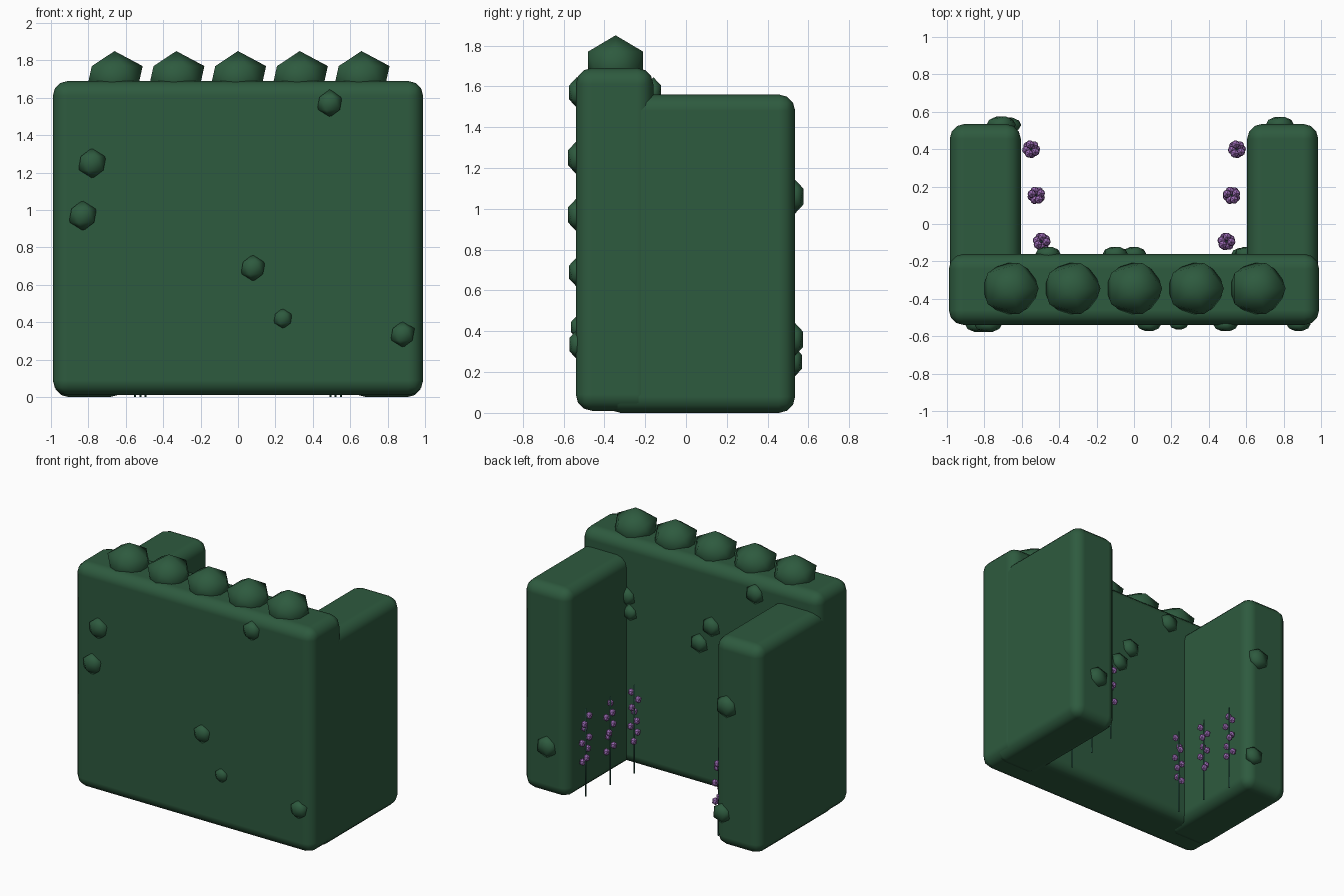
import bpy, bmesh, math
from mathutils import Matrix, Vector

if "Cube" in bpy.data.objects:
    bpy.data.objects.remove(bpy.data.objects["Cube"])


def material(name, rgb):
    m = bpy.data.materials.new(name)
    m.diffuse_color = (*rgb, 1)
    m.use_nodes = True
    m.node_tree.nodes["Principled BSDF"].inputs["Base Color"].default_value = m.diffuse_color
    return m


LEAF = material("hedge_green", (0.027, 0.103, 0.049))
STEM = material("stem_green", (0.047, 0.195, 0.13))
PETAL = material("lavender_purple", (0.33, 0.147, 0.46))


def finish(bm, name, mat, smooth):
    mesh = bpy.data.meshes.new(name)
    for f in bm.faces:
        f.smooth = smooth
    bm.to_mesh(mesh)
    bm.free()
    mesh.materials.append(mat)
    obj = bpy.data.objects.new(name, mesh)
    bpy.context.collection.objects.link(obj)
    return obj


def hedge_block(name, lo, hi, bevel):
    """Box between two corners with soft rounded edges."""
    lo, hi = Vector(lo), Vector(hi)
    bm = bmesh.new()
    bmesh.ops.create_cube(bm, size=1, matrix=Matrix.Translation((lo + hi) / 2)
                          @ Matrix.Diagonal((*(hi - lo), 1)))
    obj = finish(bm, name, LEAF, True)
    mod = obj.modifiers.new("soft_edges", 'BEVEL')
    mod.width = bevel
    mod.segments = 3
    mod.harden_normals = True
    return obj


def add_ball(bm, pos, radii):
    bmesh.ops.create_icosphere(bm, subdivisions=1, radius=1,
                               matrix=Matrix.Translation(pos) @ Matrix.Diagonal((*radii, 1)))


def leaf_clumps(name, y, spots):
    """Flattened leaf tufts (x, z, radius) on a wall facing along y."""
    bm = bmesh.new()
    for x, z, r in spots:
        add_ball(bm, (x, y, z), (r, r * 0.6, r))
    finish(bm, name, LEAF, True)


# Main hedge wall and the two side wings
hedge_block("main_hedge", (-0.99, -0.54, 0.01), (0.99, -0.16, 1.69), 0.08)
for side, name in ((-1, "left_wing"), (1, "right_wing")):
    xs = sorted((side * 0.605, side * 0.985))
    hedge_block(name, (xs[0], -0.40, 0), (xs[1], 0.535, 1.56), 0.08)

# Row of rounded tops along the main wall
for i in range(5):
    bm = bmesh.new()
    add_ball(bm, (-0.66 + 0.33 * i, -0.345, 1.705), (0.168, 0.159, 0.145))
    finish(bm, f"top_tuft_{i + 1}", LEAF, True)

# Small leaf clumps on the walls
leaf_clumps("front_clumps", -0.535, [
    (-0.78, 1.25, 0.083), (-0.83, 0.97, 0.083), (0.49, 1.57, 0.075),
    (0.08, 0.69, 0.073), (0.24, 0.42, 0.056), (0.88, 0.335, 0.072)])
leaf_clumps("inner_clumps", -0.16, [
    (-0.46, 1.57, 0.075), (-0.10, 1.23, 0.075), (0.0, 1.08, 0.073),
    (0.60, 1.27, 0.07), (0.575, 1.155, 0.06)])
leaf_clumps("wing_end_clumps", 0.53, [
    (-0.71, 1.06, 0.088), (-0.67, 0.25, 0.075), (0.78, 0.36, 0.085)])

# Lavender spikes along the inner side of each wing
for side, label in ((-1, "left"), (1, "right")):
    for k in range(3):
        x, y = side * (0.55 - 0.028 * k), 0.40 - 0.247 * k
        bm = bmesh.new()
        bmesh.ops.create_cone(bm, cap_ends=True, segments=5, radius1=0.006, radius2=0.005,
                              depth=0.66, matrix=Matrix.Translation((x, y, 0.33)))
        finish(bm, f"{label}_stem_{k + 1}", STEM, True)
        bm = bmesh.new()
        for i in range(8):
            a = i * 2.4 + k
            add_ball(bm, (x + 0.026 * math.cos(a), y + 0.026 * math.sin(a), 0.25 + 0.05 * i),
                     (0.025, 0.025, 0.029))
        finish(bm, f"{label}_blossoms_{k + 1}", PETAL, False)
